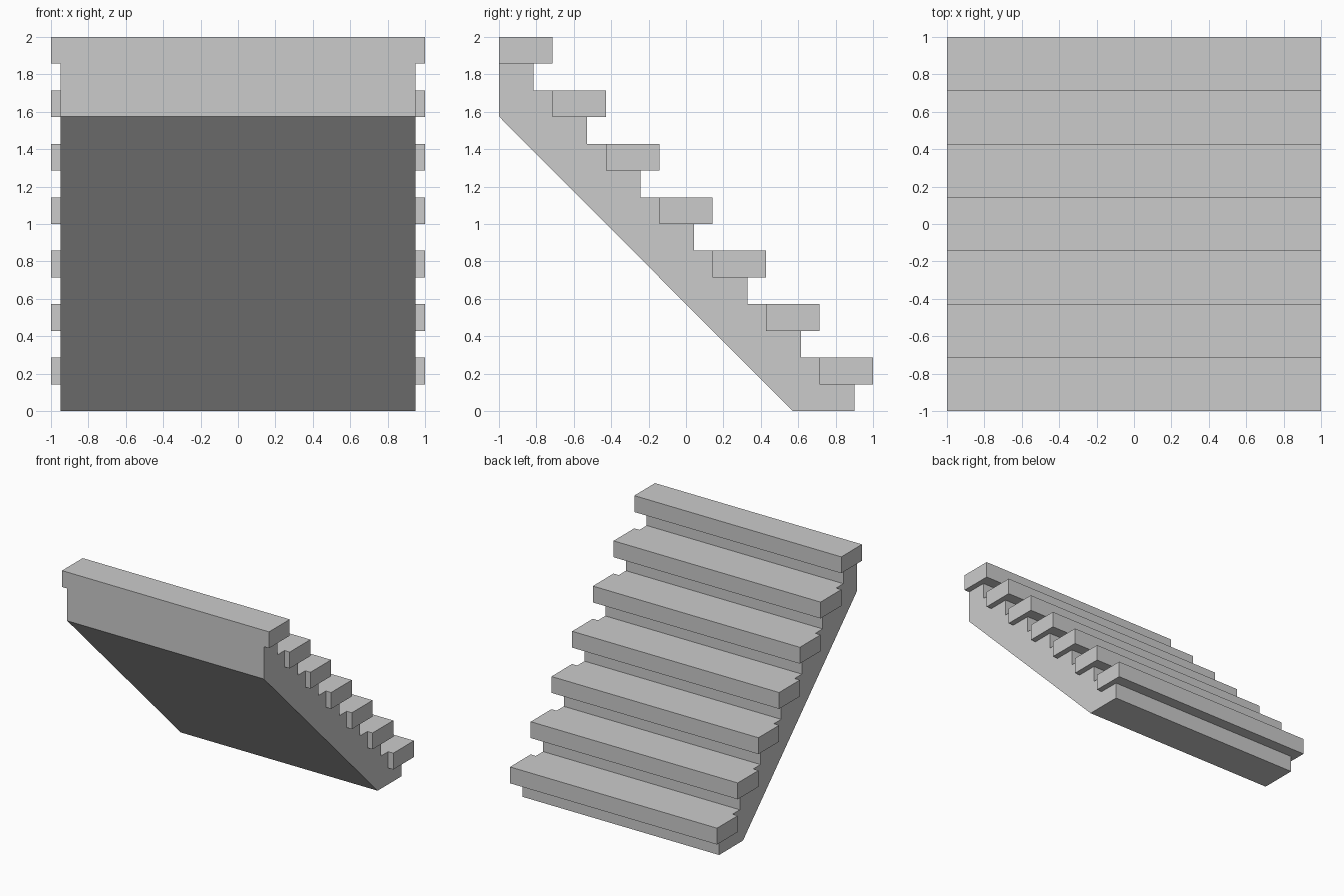
import bpy
import bmesh

if "Cube" in bpy.data.objects:
    bpy.data.objects.remove(bpy.data.objects["Cube"], do_unlink=True)

STEPS = 7
RISE = 2 / STEPS          # rise and run are equal
THICK = RISE / 2          # tread thickness
NOSING = 0.1              # tread overhang past the riser
BODY_HALF = 0.95
TREAD_HALF = 1.0

stone = bpy.data.materials.new("grey_stone")
stone.use_nodes = True
colour = (0.6, 0.6, 0.6, 1)
stone.diffuse_color = colour
stone.node_tree.nodes["Principled BSDF"].inputs["Base Color"].default_value = colour


def extrude_profile(name, profile, half_width):
    """Extrude a (y, z) outline symmetrically along x."""
    bm = bmesh.new()
    face = bm.faces.new([bm.verts.new((-half_width, y, z)) for y, z in profile])
    result = bmesh.ops.extrude_face_region(bm, geom=[face])
    verts = [v for v in result["geom"] if isinstance(v, bmesh.types.BMVert)]
    bmesh.ops.translate(bm, verts=verts, vec=(2 * half_width, 0, 0))
    bmesh.ops.recalc_face_normals(bm, faces=bm.faces)
    mesh = bpy.data.meshes.new(name)
    bm.to_mesh(mesh)
    bm.free()
    mesh.materials.append(stone)
    obj = bpy.data.objects.new(name, mesh)
    bpy.context.collection.objects.link(obj)
    return obj


# Stepped body with a sloping underside
outline = [(0.57, 0), (-1, 1.575)]
for k in range(STEPS):
    back, top = -1 + k * RISE, 2 - k * RISE
    riser = back + RISE - NOSING
    outline += [(back, top - THICK), (riser, top - THICK), (riser, top - RISE)]
    if k < STEPS - 1:
        outline.append((back + RISE, top - RISE))
extrude_profile("stair_body", outline, BODY_HALF)

# Overhanging treads
for k in range(STEPS):
    y0, z1 = -1 + k * RISE, 2 - k * RISE
    y1, z0 = y0 + RISE, z1 - THICK
    extrude_profile(f"tread_{k + 1}", [(y0, z0), (y1, z0), (y1, z1), (y0, z1)], TREAD_HALF)
